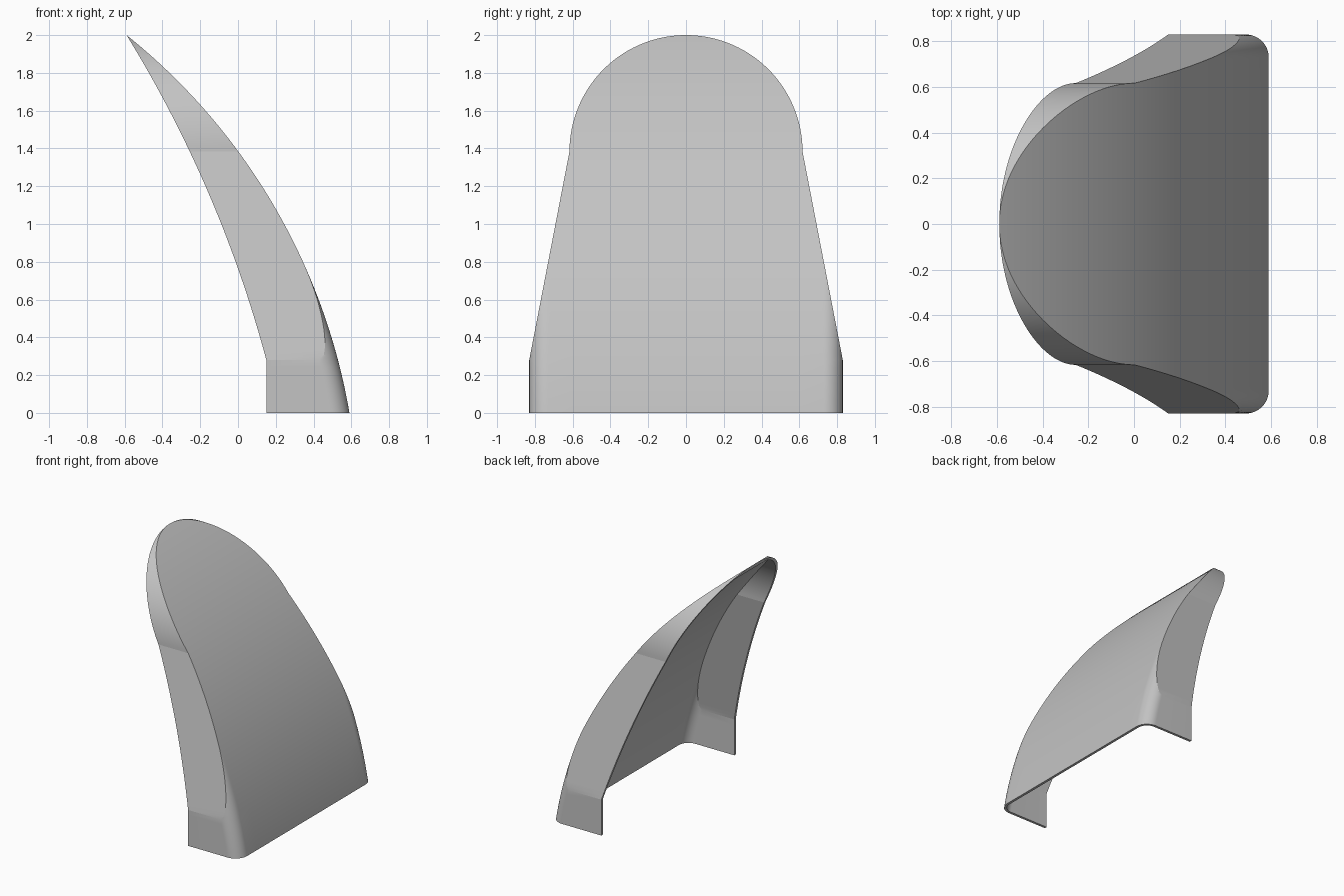
import bpy, bmesh, math

if "Cube" in bpy.data.objects:
    bpy.data.objects.remove(bpy.data.objects["Cube"], do_unlink=True)

WALL = 0.02
HALF, FILLET = 0.83, 0.1          # half width of the base, corner radius
KNEE, DOME = 0.28, 1.383          # heights where the sides start to taper and to round off
DOME_R = 2 - DOME


def arc(p, q, sag, inset=0.0):
    """x as a function of z on the circular arc from p to q, bulging to +x."""
    dx, dz = q[0] - p[0], q[1] - p[1]
    chord = math.hypot(dx, dz)
    rad = (chord * chord / 4 + sag * sag) / (2 * sag)
    cx = (p[0] + q[0]) / 2 - dz / chord * (rad - sag)
    cz = (p[1] + q[1]) / 2 + dx / chord * (rad - sag)
    return lambda z: cx + math.sqrt((rad - inset) ** 2 - (z - cz) ** 2)


back_arc = arc((0.15, KNEE), (-0.59, 2), 0.068)


def half_width(z, inset):
    if z <= KNEE:
        return HALF - inset
    if z <= DOME:
        return HALF + (DOME_R - HALF) * (z - KNEE) / (DOME - KNEE) - inset
    return math.sqrt(max((DOME_R - inset) ** 2 - (z - DOME) ** 2, 0))


def hood_solid(name, inset, bottom, back_edge):
    """Loft of horizontal sections with rounded front corners."""
    front = arc((0.59, 0), (-0.59, 2), 0.213, inset)
    half, rad = HALF - inset, FILLET - inset
    flat = half - rad
    # section columns as fractions of the half width, dense round the corner
    side = [(flat + rad * math.sin(math.pi / 2 * i / 16)) / half for i in range(17)]
    mid = [flat / half * i / 6 for i in range(6)]
    cols = [-u for u in reversed(mid[1:] + side)] + mid + side
    # section heights
    rows = [bottom, KNEE]
    rows += [KNEE + (DOME - KNEE) * i / 40 for i in range(1, 41)]
    rows += [DOME + (DOME_R - inset) * math.sin(math.pi / 2 * i / 40) for i in range(1, 41)]
    rows[1:1] = [bottom + (KNEE - bottom) * i / 8 for i in range(1, 8)]

    bm = bmesh.new()
    rings = []
    for z in rows:
        w, xb = half_width(z, inset), back_edge(z)
        ring = [bm.verts.new((xb, -w, z))]
        for u in cols:
            y = u * w
            over = min(max(abs(y) - flat, 0), rad)
            x = front(z) - rad + math.sqrt(rad * rad - over * over)
            ring.append(bm.verts.new((max(x, xb), y, z)))
        ring.append(bm.verts.new((xb, w, z)))
        rings.append(ring)
    n = len(rings[0])
    for lo, hi in zip(rings, rings[1:]):
        for i in range(n):
            j = (i + 1) % n
            bm.faces.new((lo[i], lo[j], hi[j], hi[i]))
    bm.faces.new(rings[0][::-1])
    bm.faces.new(rings[-1])
    bmesh.ops.remove_doubles(bm, verts=bm.verts[:], dist=1e-5)
    bmesh.ops.recalc_face_normals(bm, faces=bm.faces[:])
    mesh = bpy.data.meshes.new(name)
    bm.to_mesh(mesh)
    bm.free()
    obj = bpy.data.objects.new(name, mesh)
    bpy.context.collection.objects.link(obj)
    return obj


# Material
grey = bpy.data.materials.new("light_grey")
grey.use_nodes = True
colour = (0.55, 0.55, 0.55, 1)
grey.diffuse_color = colour
grey.node_tree.nodes["Principled BSDF"].inputs["Base Color"].default_value = colour

# Curved hood, hollowed from behind and below
hood = hood_solid("curved_hood", 0.0, 0.0, lambda z: 0.15 if z <= KNEE else back_arc(z))
cutter = hood_solid("hollow_cutter", WALL, -0.1, lambda z: -1.5)
hood.data.materials.append(grey)
cutter.data.materials.append(grey)

hollow = hood.modifiers.new("hollow", "BOOLEAN")
hollow.operation = "DIFFERENCE"
hollow.solver = "EXACT"
hollow.object = cutter
bpy.ops.object.select_all(action="DESELECT")
hood.select_set(True)
bpy.context.view_layer.objects.active = hood
bpy.ops.object.modifier_apply(modifier=hollow.name)
bpy.data.objects.remove(cutter, do_unlink=True)

# Smooth curves, crisp creases
bpy.ops.object.shade_smooth_by_angle(angle=math.radians(8))
